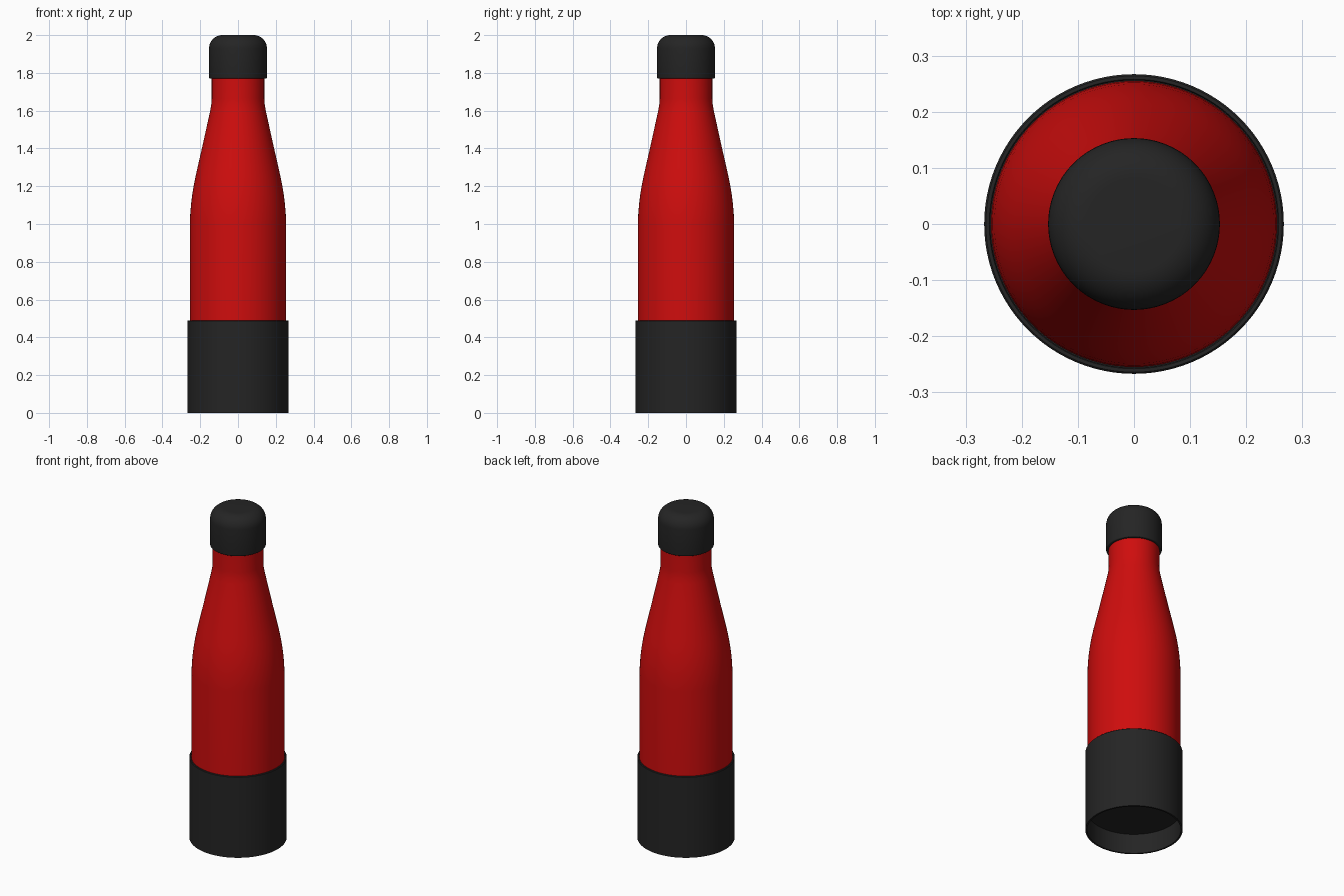
import bpy, bmesh, math

if "Cube" in bpy.data.objects:
    bpy.data.objects.remove(bpy.data.objects["Cube"])

SEGMENTS = 96


def material(name, rgb):
    m = bpy.data.materials.new(name)
    m.diffuse_color = (*rgb, 1)
    m.use_nodes = True
    m.node_tree.nodes["Principled BSDF"].inputs["Base Color"].default_value = m.diffuse_color
    return m


RED = material("red paint", (0.62, 0.004, 0.004))
BLACK = material("black rubber", (0.018, 0.018, 0.018))


def lathe(name, profile, mat):
    """Spin (radius, height) points about z; a radius of 0 closes the surface."""
    bm = bmesh.new()
    verts = [bm.verts.new((r, 0, z)) for r, z in profile]
    edges = [bm.edges.new(pair) for pair in zip(verts, verts[1:])]
    bmesh.ops.spin(bm, geom=verts + edges, cent=(0, 0, 0), axis=(0, 0, 1),
                   angle=math.tau, steps=SEGMENTS, use_duplicate=False)
    bmesh.ops.remove_doubles(bm, verts=bm.verts, dist=1e-5)
    bmesh.ops.recalc_face_normals(bm, faces=bm.faces)
    mesh = bpy.data.meshes.new(name)
    bm.to_mesh(mesh)
    bm.free()
    mesh.materials.append(mat)
    ob = bpy.data.objects.new(name, mesh)
    bpy.context.collection.objects.link(ob)
    bpy.ops.object.select_all(action='DESELECT')
    ob.select_set(True)
    bpy.context.view_layer.objects.active = ob
    bpy.ops.object.shade_smooth_by_angle(angle=math.radians(35))
    return ob


def arc(r, z, radius, start, end, steps=8):
    """Profile points on a circular corner, angles in degrees."""
    angles = [math.radians(start + (end - start) * i / steps) for i in range(steps + 1)]
    return [(r + radius * math.cos(a), z + radius * math.sin(a)) for a in angles]


# Bottle body: straight wall, curved shoulder, tapering neck
lathe("bottle_body", [
    (0, 0.14), (0.255, 0.14), (0.255, 1.0), (0.253, 1.05), (0.249, 1.10),
    (0.243, 1.15), (0.235, 1.20), (0.225, 1.25), (0.214, 1.30), (0.191, 1.40),
    (0.169, 1.50), (0.147, 1.60), (0.141, 1.635), (0.139, 1.665),
    (0.139, 1.79), (0, 1.79)], RED)

# Base sleeve: thin wall with a recessed underside
lathe("base_sleeve", [
    (0, 0.12), (0.257, 0.12), (0.257, 0.0), (0.267, 0.0),
    (0.267, 0.487), (0.264, 0.49), (0.258, 0.49), (0.256, 0.487),
    (0.256, 0.13), (0, 0.13)], BLACK)

# Screw cap: rounded crown and softened lower edge
lathe("cap", [(0, 1.77), (0.148, 1.77)]
      + arc(0.147, 1.776, 0.006, -90, 0, 4)
      + arc(0.083, 1.93, 0.07, 0, 90, 10)
      + [(0, 2.0)], BLACK)
